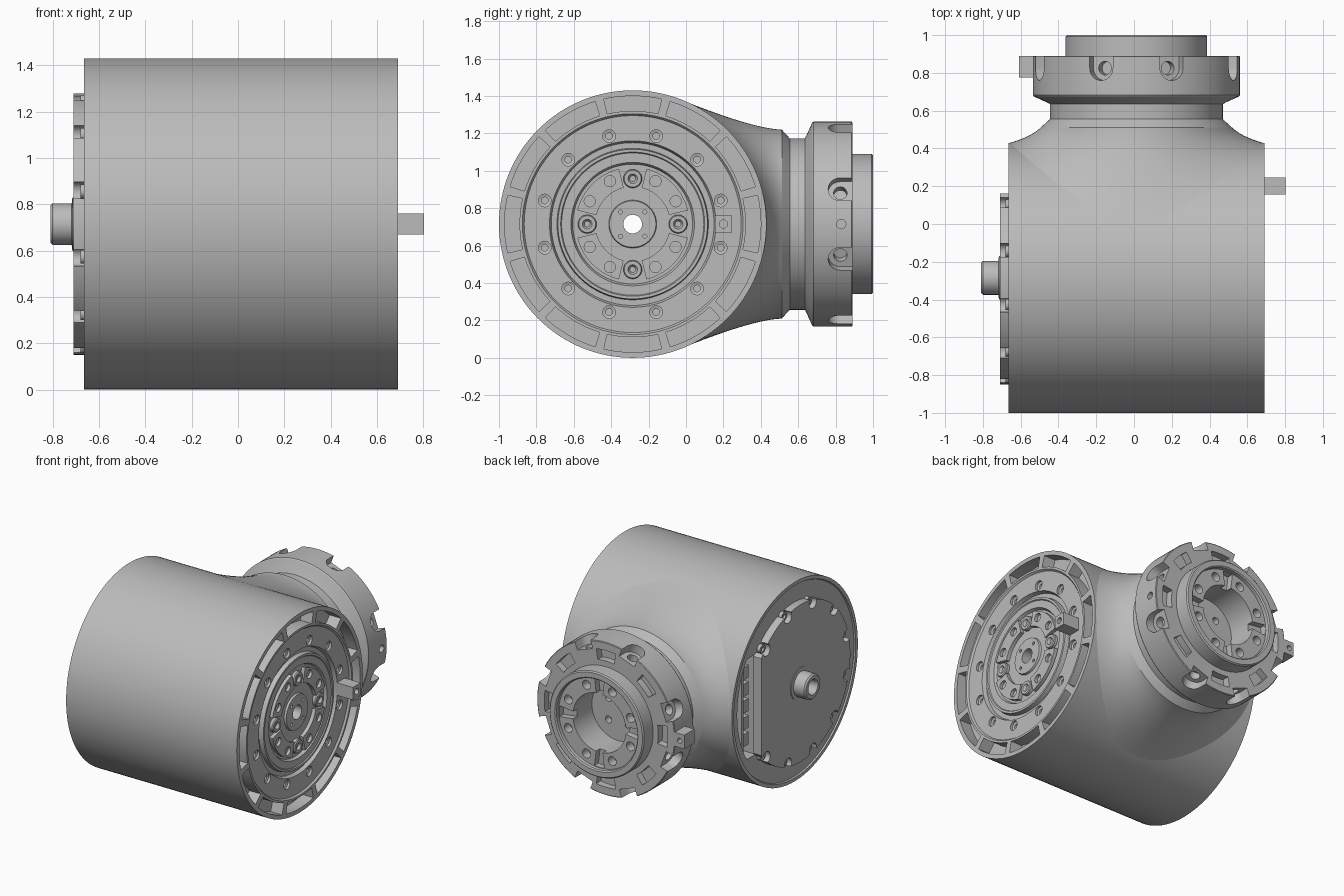
import bpy, bmesh
from math import sin, cos, radians, sqrt, tau
from mathutils import Matrix

cube = bpy.data.objects.get("Cube")
if cube:
    bpy.data.objects.remove(cube)

CX, YC, ZC = 0.0125, -0.285, 0.715
# Local (u, v, w) frames: w runs along the axis of the part
SIDE = Matrix(((0, 0, 1, 0), (1, 0, 0, YC), (0, 1, 0, ZC), (0, 0, 0, 1)))
BACK = Matrix(((0, 1, 0, CX), (0, 0, 1, 0), (1, 0, 0, ZC), (0, 0, 0, 1)))
RADIAL = Matrix(((0, 0, 1, 0), (1, 0, 0, 0), (0, 1, 0, 0), (0, 0, 0, 1)))

grey = bpy.data.materials.new("metal_grey")
grey.use_nodes = True
grey.diffuse_color = (0.5, 0.5, 0.5, 1)
grey.node_tree.nodes["Principled BSDF"].inputs["Base Color"].default_value = (0.5, 0.5, 0.5, 1)


def polar(r, deg):
    return r * cos(radians(deg)), r * sin(radians(deg))


def arc(r, a0, a1, n=10, u=0, v=0):
    pts = [polar(r, a0 + (a1 - a0) * i / n) for i in range(n + 1)]
    return [(u + p, v + q) for p, q in pts]


def sector(r0, r1, mid, half):
    return arc(r0, mid - half, mid + half) + arc(r1, mid + half, mid - half)


def box(u0, u1, v0, v1):
    return [(u0, v0), (u1, v0), (u1, v1), (u0, v1)]


def prism(bm, pts, w0, w1, m=Matrix()):
    low = [bm.verts.new(m @ Matrix.Translation((p, q, w0)).translation) for p, q in pts]
    top = [bm.verts.new(m @ Matrix.Translation((p, q, w1)).translation) for p, q in pts]
    bm.faces.new(low[::-1])
    bm.faces.new(top)
    for i in range(len(pts)):
        j = (i + 1) % len(pts)
        bm.faces.new((low[i], low[j], top[j], top[i]))


def lathe(bm, profile, n=128, u=0, v=0):
    """Revolve a profile of (radius, w); rows on the axis become poles."""
    rows = []
    for r, w in profile:
        if r == 0:
            rows.append([bm.verts.new((u, v, w))] * n)
        else:
            rows.append([bm.verts.new((u + r * cos(tau * k / n), v + r * sin(tau * k / n), w))
                         for k in range(n)])
    for a, b in zip(rows, rows[1:] + rows[:1]):
        if a[0] is a[1] and b[0] is b[1]:
            continue
        for k in range(n):
            j = (k + 1) % n
            bm.faces.new(list(dict.fromkeys((a[k], a[j], b[j], b[k]))))


def make(name, bm, frame):
    bm.transform(frame)
    bmesh.ops.recalc_face_normals(bm, faces=bm.faces)
    me = bpy.data.meshes.new(name)
    bm.to_mesh(me)
    bm.free()
    me.materials.append(grey)
    ob = bpy.data.objects.new(name, me)
    bpy.context.scene.collection.objects.link(ob)
    return ob


def select(ob):
    bpy.ops.object.select_all(action='DESELECT')
    ob.select_set(True)
    bpy.context.view_layer.objects.active = ob


def cut(ob, bm, frame):
    tool = make("cutter", bm, frame)
    tool.hide_render = True
    mod = ob.modifiers.new("cut", 'BOOLEAN')
    mod.operation, mod.solver, mod.object = 'DIFFERENCE', 'EXACT', tool
    select(ob)
    bpy.ops.object.modifier_apply(modifier=mod.name)
    bpy.data.objects.remove(tool)


# Main housing: a turned drum with a stepped face and a through hole
bm = bmesh.new()
lathe(bm, [(.05, -.655), (.685, -.655), (.69, -.665), (.715, -.665), (.715, .69), (.59, .69),
           (.58, .677), (.445, .677), (.435, .65), (.405, .65), (.4, .682), (.385, .682),
           (.38, .675), (.33, .675), (.32, .655), (.128, .655), (.124, .67), (.05, .67)])
housing = make("housing", bm, SIDE)

bm = bmesh.new()
for k in range(12):
    prism(bm, sector(.605, .685, 30 * k, 13), .6, .75)
    lathe(bm, [(0, .62), (.018, .62), (.018, .655), (.034, .66), (.034, .75), (0, .75)],
          20, *polar(.487, 30 * k + 15))
for k in range(4):
    lathe(bm, [(0, .64), (.011, .64), (.011, .72), (0, .72)], 12, *polar(.092, 90 * k + 45))
# Connector bay beside the cover
prism(bm, [(.43, -.36)] + arc(.64, -34, 34, 16) + [(.43, .36)], -.75, -.53)
cut(housing, bm, SIDE)

# Raised rotor pads with screw holes, between four screw bosses
bm = bmesh.new()
for k in range(4):
    prism(bm, sector(.2, .305, 90 * k + 45, 31), .64, .682)
rotor_pads = make("rotor_pads", bm, SIDE)
bm = bmesh.new()
for k in range(4):
    for a in (-17, 17):
        lathe(bm, [(0, .66), (.03, .66), (.03, .7), (0, .7)], 20, *polar(.26, 90 * k + 45 + a))
cut(rotor_pads, bm, SIDE)

bm = bmesh.new()
for k in range(4):
    lathe(bm, [(0, .64), (.05, .64), (.05, .675), (.045, .682), (.026, .682), (.016, .665), (0, .665)],
          24, *polar(.243, 90 * k))
make("rotor_screw_bosses", bm, SIDE)

# Locating key on the drum face
bm = bmesh.new()
prism(bm, box(.44, .53, -.045, .045), .65, .803)
key = make("face_key", bm, SIDE)
bm = bmesh.new()
lathe(bm, [(0, .76), (.022, .76), (.022, .85), (0, .85)], 20, .485, 0)
cut(key, bm, SIDE)

# Cover plate on the other end, with a straight edge and scalloped rim
bm = bmesh.new()
prism(bm, arc(.565, 38, 322, 90), -.71, -.645)
cover = make("cover_plate", bm, SIDE)
bm = bmesh.new()
lathe(bm, [(0, -.8), (.08, -.8), (.08, -.6), (0, -.6)], 32)
for k in range(1, 11):
    prism(bm, arc(.042, 0, 342, 19, *polar(.545, 30 * k + 15)), -.8, -.6)
cut(cover, bm, SIDE)

bm = bmesh.new()
for k in range(1, 11):
    lathe(bm, [(0, -.645), (.03, -.645), (.03, -.68), (.016, -.68), (.016, -.665), (0, -.665)],
          18, *polar(.545, 30 * k + 15))
make("cover_screws", bm, SIDE)

bm = bmesh.new()
lathe(bm, [(.05, -.64), (.115, -.64), (.115, -.715), (.09, -.718), (.09, -.8), (.08, -.81),
           (.055, -.81), (.05, -.8)], 48)
make("cover_hub", bm, SIDE)

bm = bmesh.new()
for v in (-.24, -.12, 0, .12, .24):
    prism(bm, box(.46, .53, v - .045, v + .045), -.62, -.52)
prism(bm, box(.545, .57, -.3, .3), -.64, -.52)
make("bay_connectors", bm, SIDE)

# Neck: blends the drum into a round collar
bm = bmesh.new()
N, STEPS, rows = 128, 12, []
for s in range(STEPS + 1):
    t = s / STEPS
    row = []
    for k in range(N):
        c, d = cos(tau * k / N), sin(tau * k / N)
        x, z = .676 * c, .66 * d
        y = YC + sqrt(.713 ** 2 - z * z)
        a, b, e = (1 - t) ** 2, 2 * t * (1 - t), t * t
        row.append(bm.verts.new((CX + a * x + b * (.51 + .05 * c * c) * c + e * .505 * c,
                                 a * y + b * (.36 + .1 * c * c) + e * .512,
                                 ZC + a * z + b * .51 * d + e * .505 * d)))
    rows.append(row)
for p, q in zip(rows, rows[1:]):
    for k in range(N):
        j = (k + 1) % N
        bm.faces.new((p[k], p[j], q[j], q[k]))
make("neck", bm, Matrix())

# Coupling flange with a hollow boss
bm = bmesh.new()
lathe(bm, [(0, .49), (.5, .49), (.505, .512), (.458, .555), (.458, .635), (.47, .642), (.543, .675),
           (.548, .682), (.548, .886), (.543, .89), (.375, .89), (.375, .992), (.367, 1), (.33, 1),
           (.322, .992), (.322, .965), (.21, .965), (.21, .75), (0, .75)])
flange = make("coupling_flange", bm, BACK)

# Rim notches, face slots and boss holes
spots = [90 * k + a for k in range(4) for a in (20, 70)]
bm = bmesh.new()
for a in spots:
    turn = Matrix.Rotation(radians(a), 4, 'Z') @ RADIAL
    prism(bm, [(-.065, .95)] + arc(.065, 180, 360, 12, 0, .825) + [(.065, .95)], .485, .65, turn)
for k in range(8):
    prism(bm, sector(.415, .49, 45 * k, 9), .84, .95)
    lathe(bm, [(0, .9), (.032, .9), (.032, 1.05), (0, 1.05)], 20, *polar(.267, 45 * k + 22.5))
for k in range(4):
    prism(bm, sector(.18, .318, 90 * k, 7), .92, 1.05)
    lathe(bm, [(0, .7), (.025, .7), (.025, .8), (0, .8)], 16, *polar(.11, 90 * k + 45))
cut(flange, bm, BACK)

bm = bmesh.new()
for a in spots:
    turn = Matrix.Rotation(radians(a), 4, 'Z') @ RADIAL
    prism(bm, arc(.036, 0, 342, 19, 0, .825), .43, .6, turn)
turn = Matrix.Rotation(radians(90), 4, 'Z') @ RADIAL
prism(bm, arc(.025, 0, 342, 19, 0, .83), .51, .6, turn)
cut(flange, bm, BACK)

# Locating key on the flange rim
bm = bmesh.new()
prism(bm, box(-.05, .05, -.622, -.52), .775, .89)
flange_key = make("flange_key", bm, BACK)
bm = bmesh.new()
lathe(bm, [(0, .85), (.018, .85), (.018, .95), (0, .95)], 16, 0, -.585)
cut(flange_key, bm, BACK)

for ob in bpy.context.scene.objects:
    if ob.type == 'MESH':
        select(ob)
        bpy.ops.object.shade_smooth_by_angle(angle=radians(25))
